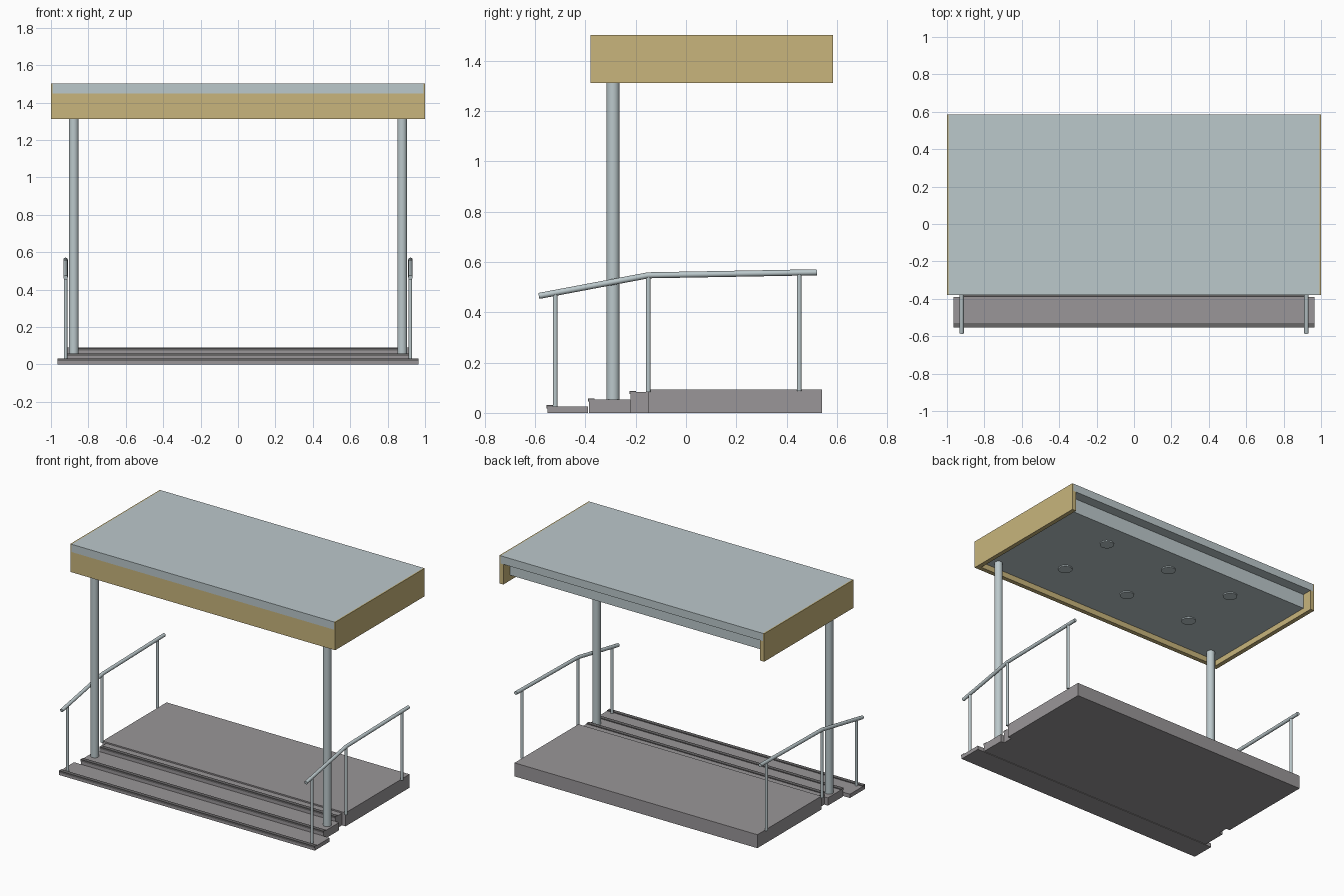
import bpy, bmesh, math
from mathutils import Vector

if "Cube" in bpy.data.objects:
    bpy.data.objects.remove(bpy.data.objects["Cube"], do_unlink=True)


def material(name, rgb):
    m = bpy.data.materials.new(name)
    m.use_nodes = True
    m.diffuse_color = (*rgb, 1)
    m.node_tree.nodes["Principled BSDF"].inputs["Base Color"].default_value = (*rgb, 1)
    return m


STEEL = material("pale blue steel", (0.50, 0.58, 0.60))
GOLD = material("gold fascia", (0.58, 0.46, 0.20))
STONE = material("grey stone", (0.32, 0.305, 0.314))
DARK = material("dark nosing", (0.14, 0.135, 0.137))


def add_mesh(name, bm, mat):
    bmesh.ops.recalc_face_normals(bm, faces=bm.faces)
    me = bpy.data.meshes.new(name)
    bm.to_mesh(me)
    bm.free()
    ob = bpy.data.objects.new(name, me)
    bpy.context.collection.objects.link(ob)
    me.materials.append(mat)
    return ob


def smooth(ob):
    bpy.ops.object.select_all(action="DESELECT")
    ob.select_set(True)
    bpy.context.view_layer.objects.active = ob
    bpy.ops.object.shade_smooth_by_angle(angle=math.radians(40))


def box(name, xs, ys, zs, mat):
    bm = bmesh.new()
    bmesh.ops.create_cube(bm, size=1)
    for v in bm.verts:
        v.co = [r[0] if c < 0 else r[1] for c, r in zip(v.co, (xs, ys, zs))]
    return add_mesh(name, bm, mat)


def upright(name, x, y, z0, z1, r, mat=STEEL, sides=24):
    bm = bmesh.new()
    bmesh.ops.create_cone(bm, cap_ends=True, segments=sides, radius1=r, radius2=r, depth=z1 - z0)
    bmesh.ops.translate(bm, verts=bm.verts, vec=(x, y, (z0 + z1) / 2))
    ob = add_mesh(name, bm, mat)
    smooth(ob)
    return ob


def tube(name, points, r):
    cu = bpy.data.curves.new(name, "CURVE")
    cu.dimensions = "3D"
    cu.bevel_depth = r
    cu.bevel_resolution = 4
    cu.use_fill_caps = True
    sp = cu.splines.new("POLY")
    sp.points.add(len(points) - 1)
    for p, co in zip(sp.points, points):
        p.co = (*co, 1)
    cu.materials.append(STEEL)
    ob = bpy.data.objects.new(name, cu)
    bpy.context.collection.objects.link(ob)
    bpy.ops.object.select_all(action="DESELECT")
    ob.select_set(True)
    bpy.context.view_layer.objects.active = ob
    bpy.ops.object.convert(target="MESH")
    smooth(bpy.context.view_layer.objects.active)


def extrude_y(name, profile, y0, y1, mat):
    bm = bmesh.new()
    face = bm.faces.new([bm.verts.new((x, y0, z)) for x, z in profile])
    ext = bmesh.ops.extrude_face_region(bm, geom=[face])
    moved = [g for g in ext["geom"] if isinstance(g, bmesh.types.BMVert)]
    bmesh.ops.translate(bm, verts=moved, vec=Vector((0, y1 - y0, 0)))
    return add_mesh(name, bm, mat)


# Platform and steps
box("platform", (-0.917, 0.917), (-0.15, 0.54), (0, 0.092), STONE)
steps = [
    ("lower_step", 0.965, -0.55, -0.39, 0.026),
    ("middle_step", 0.917, -0.385, -0.22, 0.053),
    ("upper_step", 0.89, -0.22, -0.15, 0.083),
]
for name, half, y0, y1, top in steps:
    box(name, (-half, half), (y0, y1), (0, top), STONE)
    # Dark nosing strip wrapping the front edge of the tread
    box(name + "_nosing", (-half, half), (y0 - 0.004, y0 + 0.022), (top - 0.008, top + 0.005), DARK)

# Canopy: roof slab, recessed ceiling, fascia boards
box("roof_slab", (-0.991, 0.991), (-0.38, 0.585), (1.45, 1.503), STEEL)
box("ceiling", (-0.97, 0.97), (-0.35, 0.515), (1.35, 1.45), STEEL)
box("front_fascia", (-0.97, 0.97), (-0.38, -0.35), (1.312, 1.45), GOLD)
for label, s in (("left", 1), ("right", -1)):
    section = [(1, 1.312), (1, 1.503), (0.991, 1.503), (0.991, 1.45), (0.97, 1.45), (0.97, 1.312)]
    extrude_y(label + "_fascia", [(s * x, z) for x, z in section], -0.38, 0.585, GOLD)

# Ceiling lamps
for i, x in enumerate((-0.51, 0, 0.51)):
    for j, y in enumerate((-0.07, 0.34)):
        upright(f"ceiling_lamp_{i}_{j}", x, y, 1.342, 1.355, 0.045)

# Columns and handrails on both sides
for label, s in (("left", 1), ("right", -1)):
    upright(label + "_column", s * 0.878, -0.29, 0.05, 1.352, 0.026, sides=32)
    x = s * 0.922
    tube(label + "_handrail", [(x, -0.585, 0.465), (x, -0.15, 0.547), (x, 0.52, 0.559)], 0.012)
    for place, y, z0, z1 in (("front", -0.52, 0.02, 0.477), ("middle", -0.15, 0.083, 0.547),
                             ("back", 0.45, 0.088, 0.557)):
        upright(f"{label}_{place}_baluster", x, y, z0, z1, 0.0095, sides=16)
